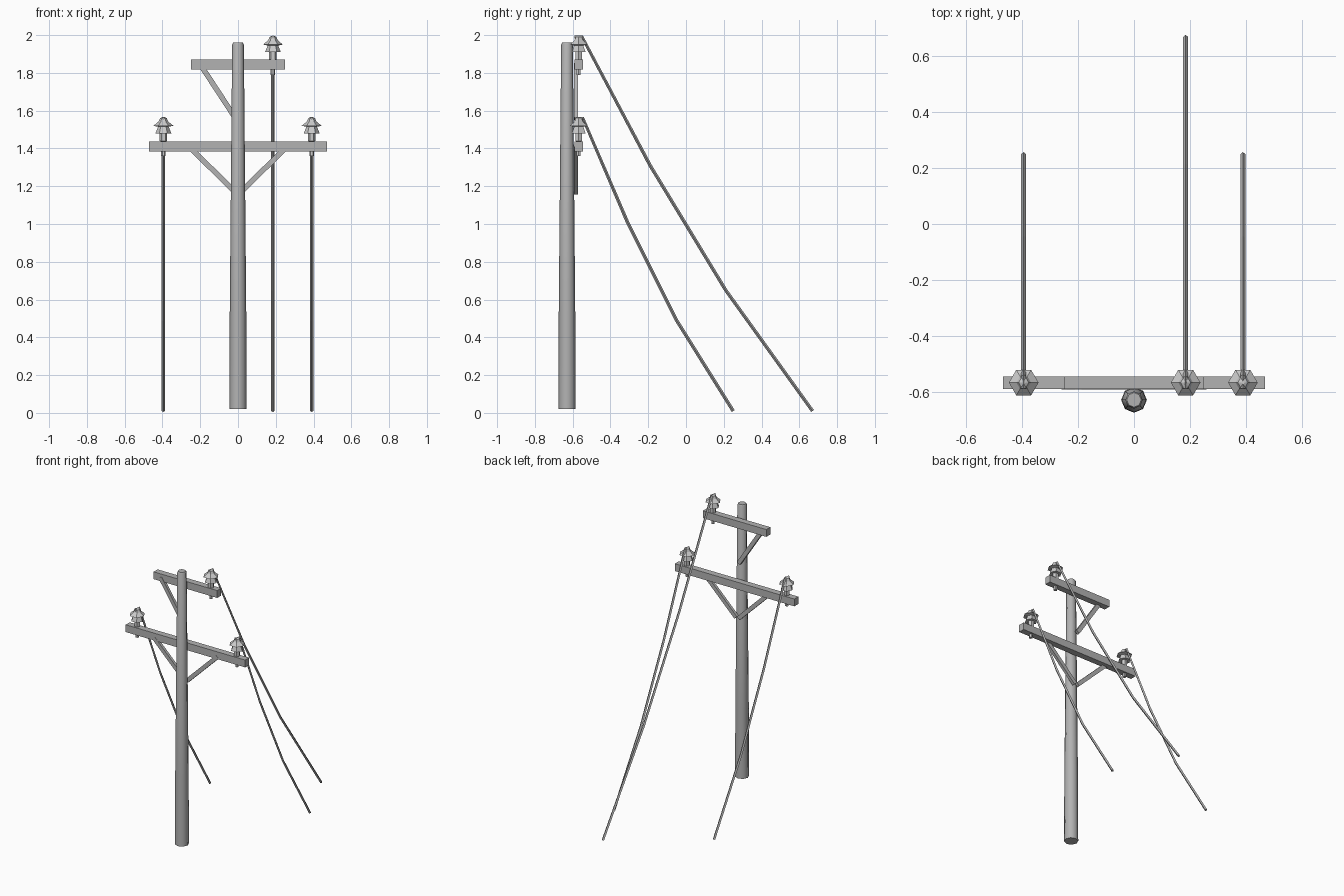
import bpy
import bmesh
import math
from mathutils import Vector, Matrix

cube = bpy.data.objects.get("Cube")
if cube:
    bpy.data.objects.remove(cube, do_unlink=True)


def material(name, grey):
    mat = bpy.data.materials.new(name)
    mat.use_nodes = True
    colour = (grey, grey, grey, 1)
    mat.diffuse_color = colour
    mat.node_tree.nodes["Principled BSDF"].inputs["Base Color"].default_value = colour
    return mat


WOOD = material("weathered grey", 0.45)
CERAMIC = material("light grey ceramic", 0.6)
WIRE = material("wire grey", 0.42)


def finish(name, bm, mat, smooth=False):
    bmesh.ops.recalc_face_normals(bm, faces=bm.faces)
    mesh = bpy.data.meshes.new(name)
    bm.to_mesh(mesh)
    bm.free()
    mesh.materials.append(mat)
    obj = bpy.data.objects.new(name, mesh)
    bpy.context.collection.objects.link(obj)
    if smooth:
        bpy.ops.object.select_all(action="DESELECT")
        obj.select_set(True)
        bpy.context.view_layer.objects.active = obj
        bpy.ops.object.shade_smooth_by_angle(angle=math.radians(50))
    return obj


def lathe(name, profile, x, y, z, sides, mat, smooth=False):
    """Rings of (radius, height) joined into a closed turned solid."""
    bm = bmesh.new()
    rings = []
    for r, h in profile:
        rings.append([bm.verts.new((x + r * math.cos(math.tau * i / sides),
                                    y + r * math.sin(math.tau * i / sides), z + h))
                      for i in range(sides)])
    skin(bm, rings)
    return finish(name, bm, mat, smooth)


def skin(bm, rings):
    n = len(rings[0])
    for a, b in zip(rings, rings[1:]):
        for i in range(n):
            j = (i + 1) % n
            bm.faces.new((a[i], a[j], b[j], b[i]))
    bm.faces.new(rings[0])
    bm.faces.new(rings[-1])


def beam(name, start, end, width, depth):
    """Box running between two points in an x-z plane."""
    start, end = Vector(start), Vector(end)
    along = (end - start).normalized()
    side = Vector((0, 1, 0))
    rot = Matrix((along, side, along.cross(side))).transposed().to_4x4()
    size = Matrix.Diagonal(((end - start).length, depth, width, 1))
    bm = bmesh.new()
    bmesh.ops.create_cube(bm, size=1,
                          matrix=Matrix.Translation((start + end) / 2) @ rot @ size)
    return finish(name, bm, WOOD)


def wire(name, x, path, radius=0.009):
    """Thin four-sided cable following (y, z) points at constant x."""
    pts = [Vector((x, y, z)) for y, z in path]
    bm = bmesh.new()
    rings = []
    for i, p in enumerate(pts):
        before = (p - pts[i - 1]).normalized() if i else Vector()
        after = (pts[i + 1] - p).normalized() if i < len(pts) - 1 else Vector()
        up = (before + after).normalized().cross(Vector((1, 0, 0)))
        rings.append([bm.verts.new(p + radius * (Vector((math.cos(a), 0, 0)) + up * math.sin(a)))
                      for a in (k * math.tau / 4 for k in range(4))])
    skin(bm, rings)
    return finish(name, bm, WIRE)


# Tapered pole
lathe("pole", [(0.046, 0.02), (0.044, 0.5), (0.031, 1.95), (0.026, 1.96)],
      0, -0.63, 0, 8, WOOD, True)

# Crossarms
ARM_Y = -0.568
beam("lower_crossarm", (-0.47, ARM_Y, 1.41), (0.47, ARM_Y, 1.41), 0.052, 0.045)
beam("upper_crossarm", (-0.25, ARM_Y, 1.845), (0.25, ARM_Y, 1.845), 0.052, 0.045)

# Diagonal braces
BRACE_Y = -0.582
for label, s in (("left", 1), ("right", -1)):
    beam("lower_brace_" + label, (s * 0.25, BRACE_Y, 1.4), (s * 0.01, BRACE_Y, 1.165),
         0.028, 0.02)
beam("upper_brace", (-0.2, BRACE_Y, 1.845), (-0.01, BRACE_Y, 1.555), 0.028, 0.02)

# Insulators: bolt, neck, lower skirt, upper skirt, cap
INSULATOR = [(0.012, -0.05), (0.012, 0.026), (0.02, 0.03), (0.02, 0.07), (0.042, 0.07),
             (0.028, 0.105), (0.053, 0.11), (0.026, 0.132), (0.018, 0.15), (0.006, 0.156)]
LOW_WIRE = [(-0.59, 1.558), (-0.545, 1.558), (-0.31, 1.01), (-0.05, 0.49), (0.25, 0.01)]
HIGH_WIRE = [(-0.59, 1.99), (-0.55, 1.99), (-0.19, 1.31), (0.21, 0.65), (0.67, 0.01)]
for label, x, z, path in (("lower_left", 0.39, 1.41, LOW_WIRE),
                          ("lower_right", -0.395, 1.41, LOW_WIRE),
                          ("upper", 0.185, 1.84, HIGH_WIRE)):
    lathe("insulator_" + label, INSULATOR, x, ARM_Y, z, 6, CERAMIC)
    wire("wire_" + label, x, path)
